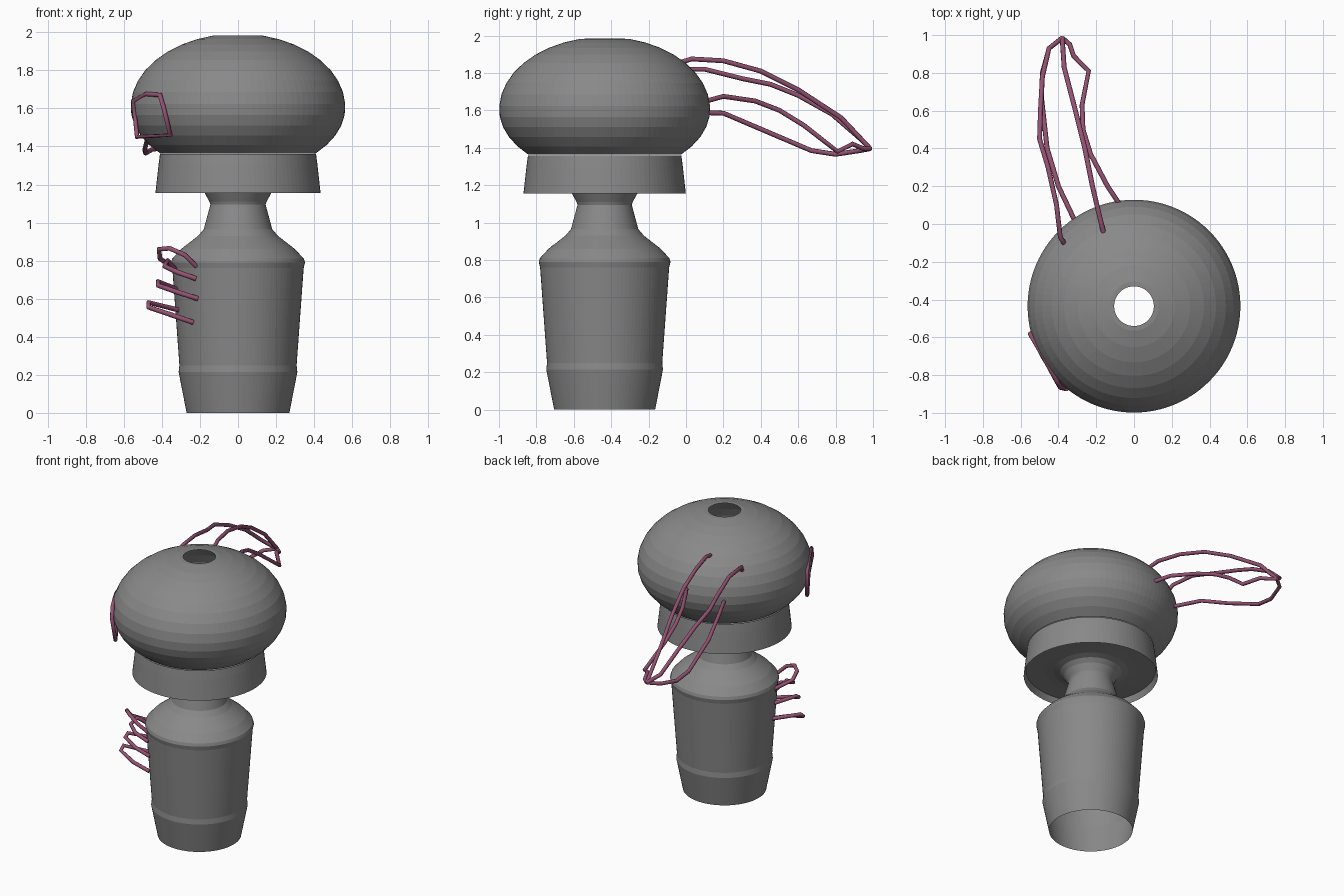
import bpy, bmesh, math

AXIS_Y = -0.435
SEGMENTS = 96


def material(name, colour):
    mat = bpy.data.materials.new(name)
    mat.diffuse_color = (*colour, 1)
    return mat


plum = material("plum", (0.30, 0.085, 0.17))
dark_grey = material("dark_grey", (0.25, 0.25, 0.25))


def lathe(name, profile):
    """Spin an open (radius, z) profile around the vertical axis."""
    bm = bmesh.new()
    rings = []
    for r, z in profile:
        rings.append([bm.verts.new((r * math.cos(2 * math.pi * i / SEGMENTS),
                                    AXIS_Y + r * math.sin(2 * math.pi * i / SEGMENTS), z))
                      for i in range(SEGMENTS)])
    for a, b in zip(rings, rings[1:]):
        for i in range(SEGMENTS):
            j = (i + 1) % SEGMENTS
            bm.faces.new((a[i], a[j], b[j], b[i]))
    mesh = bpy.data.meshes.new(name)
    bm.to_mesh(mesh)
    bm.free()
    mesh.materials.append(dark_grey)
    ob = bpy.data.objects.new(name, mesh)
    bpy.context.collection.objects.link(ob)
    return ob


def wire(name, points, closed=False):
    """Thin round tube through the points."""
    cu = bpy.data.curves.new(name, 'CURVE')
    cu.dimensions = '3D'
    cu.bevel_depth = 0.013
    cu.bevel_resolution = 2
    cu.use_fill_caps = True
    sp = cu.splines.new('POLY')
    sp.points.add(len(points) - 1)
    for p, co in zip(sp.points, points):
        p.co = (*co, 1)
    sp.use_cyclic_u = closed
    cu.materials.append(plum)
    ob = bpy.data.objects.new(name, cu)
    bpy.context.collection.objects.link(ob)


# Body: tapered foot, groove, barrel, rounded shoulder and flared neck, open below
lathe("body", [(0.27, 0), (0.312, 0.215), (0.308, 0.25), (0.345, 0.76), (0.352, 0.79),
               (0.346, 0.81), (0.30, 0.86), (0.21, 0.93), (0.18, 0.965), (0.145, 1.095),
               (0.15, 1.11), (0.175, 1.155), (0.20, 1.18), (0.24, 1.192)])

# Collar under the head, with its recessed underside
lathe("collar", [(0.24, 1.192), (0.30, 1.197), (0.42, 1.20), (0.434, 1.156),
                 (0.428, 1.21), (0.418, 1.30), (0.41, 1.36)])

# Head: flattened ball, ending in a flat rim around the top hole
head = []
for i in range(14):
    a = math.radians(-43.5 + i * (76.7 + 43.5) / 13)
    height = 0.388 if a > 0 else 0.35
    head.append((0.564 * math.cos(a), 1.605 + height * math.sin(a)))
head.append((0.105, 1.983))
lathe("head", head)

# Tail: four wires meeting at one tip
TIP = (-0.38, 0.985, 1.395)
tail = {
    "upper_inner": [(-0.16, -0.05, 1.85), (-0.18, 0.03, 1.875), (-0.22, 0.2, 1.865),
                    (-0.26, 0.4, 1.81), (-0.31, 0.6, 1.71), (-0.37, 0.83, 1.56)],
    "upper_outer": [(-0.365, -0.11, 1.77), (-0.39, -0.07, 1.82), (-0.41, 0.1, 1.82),
                    (-0.455, 0.3, 1.77), (-0.50, 0.45, 1.74), (-0.495, 0.6, 1.68),
                    (-0.485, 0.78, 1.58), (-0.45, 0.93, 1.45)],
    "lower_inner": [(-0.08, 0.11, 1.65), (-0.14, 0.2, 1.675), (-0.23, 0.37, 1.65),
                    (-0.27, 0.5, 1.60), (-0.275, 0.63, 1.52), (-0.24, 0.81, 1.38),
                    (-0.32, 0.89, 1.42), (-0.34, 0.95, 1.395)],
    "lower_outer": [(-0.31, 0.01, 1.59), (-0.40, 0.2, 1.585), (-0.46, 0.4, 1.50),
                    (-0.49, 0.67, 1.385), (-0.485, 0.8, 1.365), (-0.45, 0.93, 1.385)],
}
for key, pts in tail.items():
    wire("tail_" + key, pts + [TIP])

# Square loop on the side of the head
wire("head_loop", [(-0.55, -0.58, 1.64), (-0.48, -0.70, 1.675), (-0.41, -0.83, 1.67),
                   (-0.39, -0.865, 1.60), (-0.355, -0.875, 1.46), (-0.53, -0.61, 1.45)],
     closed=True)

# Arm: four bows sticking out from the side of the body
arm = [
    [(-0.22, -0.70, 0.77), (-0.28, -0.735, 0.83), (-0.36, -0.71, 0.865),
     (-0.415, -0.66, 0.86), (-0.41, -0.62, 0.81), (-0.33, -0.53, 0.76)],
    [(-0.22, -0.70, 0.705), (-0.32, -0.70, 0.74), (-0.385, -0.66, 0.77),
     (-0.37, -0.61, 0.80), (-0.32, -0.54, 0.74)],
    [(-0.21, -0.695, 0.60), (-0.32, -0.70, 0.635), (-0.42, -0.67, 0.67),
     (-0.42, -0.64, 0.69), (-0.32, -0.54, 0.65)],
    [(-0.235, -0.665, 0.475), (-0.35, -0.68, 0.515), (-0.47, -0.65, 0.555),
     (-0.47, -0.62, 0.58), (-0.31, -0.53, 0.54)],
]
for i, pts in enumerate(arm):
    wire(f"arm_bow_{i + 1}", pts)
